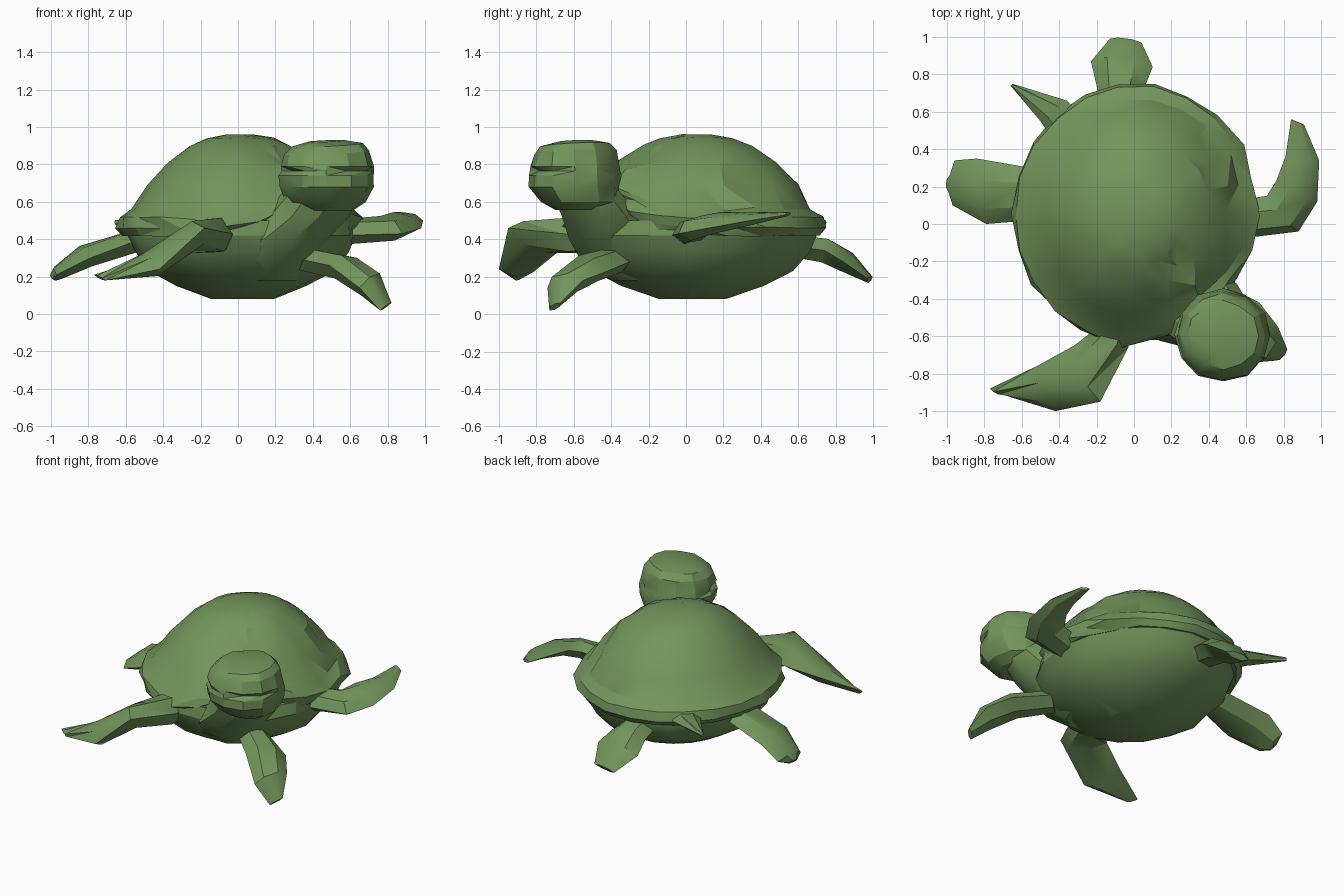
import bpy, bmesh, math, random
from mathutils import Vector

random.seed(4)

default = bpy.data.objects.get("Cube")
if default:
    bpy.data.objects.remove(default, do_unlink=True)

GREEN = (0.17, 0.30, 0.105, 1.0)
green = bpy.data.materials.new("sea_green")
green.use_nodes = True
green.diffuse_color = GREEN
green.node_tree.nodes["Principled BSDF"].inputs["Base Color"].default_value = GREEN


def loft(name, rings, sharp_angle=30):
    """Skin a list of equal-length point rings and cap both ends."""
    bm = bmesh.new()
    loops = [[bm.verts.new(p) for p in ring] for ring in rings]
    count = len(loops[0])
    for low, high in zip(loops, loops[1:]):
        for i in range(count):
            j = (i + 1) % count
            bm.faces.new((low[i], low[j], high[j], high[i]))
    bm.faces.new(loops[0][::-1])
    bm.faces.new(loops[-1])
    bmesh.ops.triangulate(bm, faces=[f for f in bm.faces if len(f.verts) == 4])
    bmesh.ops.recalc_face_normals(bm, faces=bm.faces)
    mesh = bpy.data.meshes.new(name)
    bm.to_mesh(mesh)
    bm.free()
    mesh.materials.append(green)
    obj = bpy.data.objects.new(name, mesh)
    bpy.context.collection.objects.link(obj)
    bpy.ops.object.select_all(action="DESELECT")
    obj.select_set(True)
    bpy.context.view_layer.objects.active = obj
    bpy.ops.object.shade_smooth_by_angle(angle=math.radians(sharp_angle))
    return obj


def oval(center, rx, ry, sides):
    """Horizontal ring of points."""
    angles = [math.tau * i / sides for i in range(sides)]
    return [Vector(center) + Vector((rx * math.cos(a), ry * math.sin(a), 0)) for a in angles]


def toward(point, center, heading, spread):
    """How strongly a point lies in the given compass direction, 0 to 1."""
    a = math.atan2(point.y - center[1], point.x - center[0]) - math.radians(heading)
    a = math.atan2(math.sin(a), math.cos(a))
    return math.exp(-(a / math.radians(spread)) ** 2)


def flipper(name, stations):
    """Tapered blade; each station is (front edge, rear edge, half thickness)."""
    rings = []
    for k, (a, b, thick) in enumerate(stations):
        a, b = Vector(a), Vector(b)
        prev, nxt = stations[max(k - 1, 0)], stations[min(k + 1, len(stations) - 1)]
        along = Vector(nxt[0]) + Vector(nxt[1]) - Vector(prev[0]) - Vector(prev[1])
        up = along.cross(b - a).normalized() * thick
        near, far = a.lerp(b, 0.25), a.lerp(b, 0.7)
        rings.append([a, near + up, far + up, b, far - up, near - up])
    return loft(name, rings)


# Domed shell, fuller at the back, with a rim that lifts over the neck
SHELL = (0.01, 0.05)
shell_profile = [(0.43, 0.80), (0.42, 0.95), (0.46, 1.0), (0.52, 0.98), (0.56, 0.89),
                 (0.69, 0.75), (0.81, 0.585), (0.90, 0.41), (0.94, 0.27), (0.96, 0.11)]
shell_rings = []
for z, size in shell_profile:
    ring = oval((*SHELL, z), 0.66 * size, 0.70 * size, 22)
    for p in ring:
        neck = toward(p, SHELL, -52, 24)
        rough = size * (0.025 if p.x - p.y > 0 else 0.008)
        if z > 0.6:
            p.y += (p.y - SHELL[1]) * 0.06 * toward(p, SHELL, 90, 50)
        p.z += 0.17 * neck * max(0, 0.85 - z) / 0.4
        p.x += random.uniform(-rough, rough) - 0.03 * neck * size
        p.y += random.uniform(-rough, rough) + 0.05 * neck * size
        p.z += random.uniform(-rough, rough) * (0.6 if z > 0.5 else 0.3)
    shell_rings.append(ring)
loft("shell", shell_rings, 22)

# Rounded belly
belly_profile = [(0.08, 0.27), (0.15, 0.57), (0.23, 0.80), (0.33, 0.94), (0.42, 1.0), (0.50, 0.98)]
belly_rings = []
for z, size in belly_profile:
    ring = oval((0.02, 0.035, z), 0.61 * size, 0.67 * size, 18)
    for p in ring:
        p.x += random.uniform(-0.01, 0.01)
        p.y += random.uniform(-0.01, 0.01)
    belly_rings.append(ring)
loft("belly", belly_rings, 22)

# Chest and neck, sweeping up and forward to the head
neck_path = [((0.14, -0.24, 0.18), 0.18), ((0.18, -0.36, 0.30), 0.23), ((0.22, -0.39, 0.40), 0.26),
             ((0.36, -0.45, 0.52), 0.235), ((0.45, -0.54, 0.66), 0.20)]
loft("neck", [oval(c, r, r * 0.95, 10) for c, r in neck_path])

# Head: broad cheeks, flat sloping crown, creases for the eyes
HEAD = (0.475, -0.595)
head_profile = [(0.555, 0.55, 0), (0.60, 0.84, 0), (0.68, 0.99, 0), (0.74, 1.0, 0),
                (0.765, 0.98, 0.16), (0.79, 0.98, 0), (0.865, 0.89, 0), (0.905, 0.74, 0), (0.925, 0.4, 0)]
head_rings = []
for z, size, crease in head_profile:
    ring = oval((*HEAD, z), 0.255 * size, 0.245 * size, 12)
    for p in ring:
        inset = crease * max(toward(p, HEAD, h, 18) for h in (-48, -150))
        p.x += (HEAD[0] - p.x) * inset + random.uniform(-0.007, 0.007)
        p.y += (HEAD[1] - p.y) * inset + random.uniform(-0.007, 0.007)
        if z > 0.8:
            p.z += 0.05 * (p.x - HEAD[0]) + 0.05 * (p.y - HEAD[1])
        elif z < 0.65:
            p.y += 0.03
    head_rings.append(ring)
loft("head", head_rings, 26)

# Fore flippers
flipper("right_fore_flipper", [
    ((-0.02, -0.52, 0.42), (-0.22, -0.48, 0.41), 0.08),
    ((-0.03, -0.66, 0.43), (-0.23, -0.58, 0.41), 0.09),
    ((-0.18, -0.95, 0.46), (-0.32, -0.65, 0.36), 0.07),
    ((-0.42, -1.0, 0.24), (-0.52, -0.76, 0.29), 0.055),
    ((-0.71, -0.91, 0.18), (-0.77, -0.88, 0.21), 0.01)])
flipper("left_fore_flipper", [
    ((0.30, -0.44, 0.30), (0.44, -0.30, 0.28), 0.06),
    ((0.49, -0.61, 0.26), (0.67, -0.42, 0.23), 0.065),
    ((0.65, -0.74, 0.14), (0.77, -0.55, 0.18), 0.06),
    ((0.76, -0.73, 0.02), (0.82, -0.67, 0.06), 0.015)])

# Side flippers
flipper("left_side_flipper", [
    ((0.55, -0.08, 0.42), (0.57, 0.13, 0.46), 0.06),
    ((0.88, -0.04, 0.43), (0.71, 0.15, 0.49), 0.055),
    ((0.98, 0.12, 0.46), (0.76, 0.23, 0.52), 0.045),
    ((0.99, 0.34, 0.50), (0.81, 0.36, 0.52), 0.03),
    ((0.91, 0.53, 0.53), (0.84, 0.56, 0.54), 0.01)])
flipper("right_side_flipper", [
    ((-0.55, 0.02, 0.39), (-0.55, 0.30, 0.39), 0.06),
    ((-0.79, 0.0, 0.30), (-0.84, 0.35, 0.32), 0.055),
    ((-0.97, 0.10, 0.21), (-0.96, 0.34, 0.23), 0.035),
    ((-0.995, 0.18, 0.19), (-0.985, 0.26, 0.20), 0.02)])

# Hind flipper and pointed tail
flipper("hind_flipper", [
    ((-0.18, 0.60, 0.36), (0.05, 0.60, 0.36), 0.06),
    ((-0.20, 0.74, 0.34), (0.06, 0.74, 0.34), 0.065),
    ((-0.23, 0.87, 0.28), (0.10, 0.84, 0.28), 0.055),
    ((-0.13, 0.99, 0.18), (0.04, 0.97, 0.19), 0.02)])
flipper("tail_spike", [
    ((-0.44, 0.46, 0.47), (-0.28, 0.58, 0.47), 0.03),
    ((-0.50, 0.55, 0.48), (-0.36, 0.66, 0.48), 0.035),
    ((-0.66, 0.74, 0.49), (-0.65, 0.75, 0.49), 0.012)])
